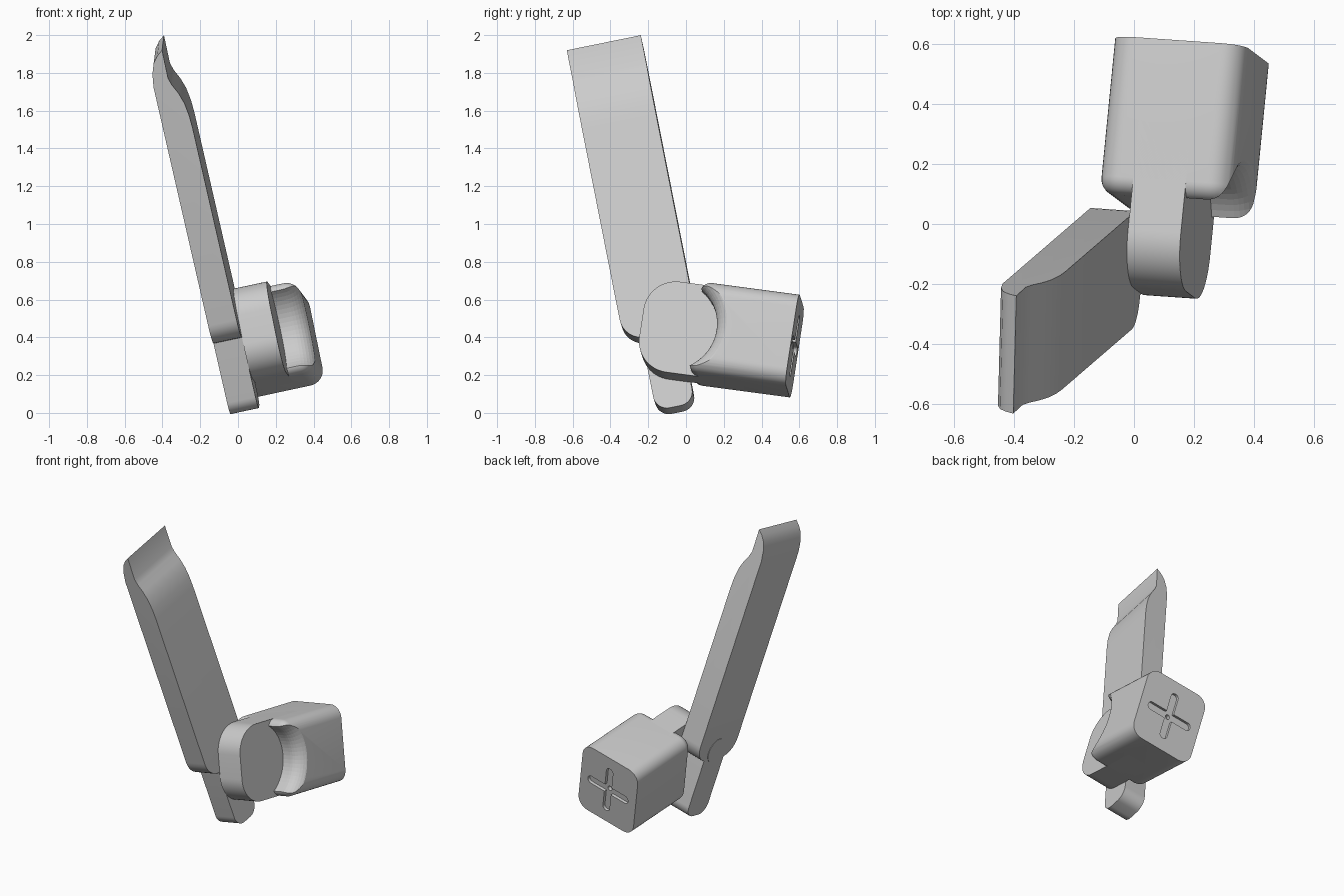
import bpy, bmesh, math
from mathutils import Vector, Matrix

if "Cube" in bpy.data.objects:
    bpy.data.objects.remove(bpy.data.objects["Cube"])

grey = bpy.data.materials.new("plain grey")
grey.use_nodes = True
grey.diffuse_color = (0.6, 0.6, 0.6, 1)
grey.node_tree.nodes["Principled BSDF"].inputs["Base Color"].default_value = (0.6, 0.6, 0.6, 1)

# Leaning frame: local x = thickness, y = width, z = length
tx = Vector((0.975, -0.068, 0.21)).normalized()
up = Vector((-0.219, -0.189, 0.957))
up = (up - tx * up.dot(tx)).normalized()
ARM = Matrix((tx, up.cross(tx), up)).transposed().to_4x4()
# The head is turned about the hinge axis
HEAD = ARM @ Matrix.Rotation(math.radians(-19.5), 4, 'X')


def make(name, bm, frame):
    bmesh.ops.recalc_face_normals(bm, faces=bm.faces)
    mesh = bpy.data.meshes.new(name)
    bm.to_mesh(mesh)
    bm.free()
    ob = bpy.data.objects.new(name, mesh)
    bpy.context.collection.objects.link(ob)
    ob.matrix_world = frame
    mesh.materials.append(grey)
    return ob


def box(lo, hi):
    bm = bmesh.new()
    bmesh.ops.create_cube(bm, size=1)
    for v in bm.verts:
        v.co = Vector([l + (c + 0.5) * (h - l) for l, h, c in zip(lo, hi, v.co)])
    return bm


def round_edges(bm, radius, rule, segments=8):
    edges = [e for e in bm.edges if rule(*[v.co for v in e.verts])]
    bmesh.ops.bevel(bm, geom=edges, offset=radius, segments=segments,
                    affect='EDGES', profile=0.5)


def along(axis, a, b):
    d = (b - a).normalized()
    return abs(d[axis]) > 0.99


def cylinder(radius, x0, x1, y, z, segments=40):
    bm = bmesh.new()
    bmesh.ops.create_cone(bm, cap_ends=True, segments=segments, radius1=radius,
                          radius2=radius, depth=x1 - x0,
                          matrix=Matrix.Translation(((x0 + x1) / 2, y, z))
                          @ Matrix.Rotation(math.pi / 2, 4, 'Y'))
    return bm


def cut(target, cutter):
    mod = target.modifiers.new("cut", 'BOOLEAN')
    mod.operation = 'DIFFERENCE'
    mod.solver = 'EXACT'
    mod.object = cutter
    cutter.hide_render = True
    cutter.hide_viewport = True


T0, T1, MID = -0.034, 0.12, -0.046

# Long arm: side profile with a hooked chisel tip, extruded across its width
profile = [(T0, 0.42), (T1, 0.42), (T1, 1.6), (0.117, 1.67), (0.107, 1.74),
           (0.088, 1.8), (0.064, 1.85), (0.052, 1.89), (0.054, 2.045),
           (0.022, 2.02), (-0.005, 1.985), (-0.024, 1.93), (T0, 1.86)]
bm = bmesh.new()
face = bm.faces.new([bm.verts.new((x, MID - 0.2, z)) for x, z in profile])
new = bmesh.ops.extrude_face_region(bm, geom=[face])["geom"]
bmesh.ops.translate(bm, vec=(0, 0.4, 0), verts=[v for v in new if isinstance(v, bmesh.types.BMVert)])
round_edges(bm, 0.12, lambda a, b: along(0, a, b) and max(a.z, b.z) < 0.43)
arm = make("long_arm", bm, ARM)

# Short bar below the arm
bm = box((T0, MID - 0.105, 0.018), (T1, MID + 0.105, 0.55))
round_edges(bm, 0.075, lambda a, b: along(0, a, b) and a.z < 0.1)
bar = make("short_bar", bm, ARM)

# Hinge pin through arm and bar
pin = make("hinge_pin", cylinder(0.085, T0 - 0.003, T1, MID, 0.48), ARM)

# Tongue carrying the head
LOW, HIGH = 0.143, 0.637
bm = box((T1, -0.277, LOW), (0.3, 0.3, HIGH))
round_edges(bm, 0.17, lambda a, b: along(0, a, b) and a.y < 0, 14)
tongue = make("tongue", bm, HEAD)

# Head block with rounded long edges and rounded front rim
REAR = 0.54
bm = box((-0.003, 0.015, LOW), (0.45, REAR, HIGH))
round_edges(bm, 0.08, lambda a, b: along(1, a, b))
round_edges(bm, 0.055, lambda a, b: max(a.y, b.y) < 0.016)
head = make("head_block", bm, HEAD)

# Flared round scoop beside the tongue
flare = [(0.3, 0.25), (0.36, 0.25)]
for i in range(1, 9):
    a = math.radians(i * 10)
    flare.append((0.36 + 0.1 * math.sin(a), 0.25 + 0.1 * (1 - math.cos(a))))
flare.append((0.5, 0.36))
bm = bmesh.new()
rings = []
for x, r in flare:
    rings.append([bm.verts.new((x, -0.12 + r * math.cos(k * math.tau / 64),
                                0.39 + r * math.sin(k * math.tau / 64))) for k in range(64)])
for p, q in zip(rings, rings[1:]):
    for k in range(64):
        bm.faces.new((p[k - 1], p[k], q[k], q[k - 1]))
bm.faces.new(rings[0])
bm.faces.new(rings[-1])
cut(head, make("scoop_cutter", bm, HEAD))

# Cross-shaped recess and small centre hole on the rear face
CX, CZ = 0.225, 0.39
for name, dx, dz in (("cross_cutter_wide", 0.165, 0.027), ("cross_cutter_tall", 0.027, 0.165)):
    bm = box((CX - dx, REAR - 0.02, CZ - dz), (CX + dx, REAR + 0.05, CZ + dz))
    round_edges(bm, 0.025, lambda a, b: along(1, a, b), 5)
    cut(head, make(name, bm, HEAD))
bm = bmesh.new()
bmesh.ops.create_cone(bm, cap_ends=True, segments=16, radius1=0.016, radius2=0.016, depth=0.1,
                      matrix=Matrix.Translation((CX, REAR, CZ)) @ Matrix.Rotation(math.pi / 2, 4, 'X'))
cut(head, make("hole_cutter", bm, HEAD))

# Smooth shading with crisp edges
for ob in (arm, bar, pin, tongue, head):
    bpy.ops.object.select_all(action='DESELECT')
    ob.select_set(True)
    bpy.context.view_layer.objects.active = ob
    bpy.ops.object.shade_smooth_by_angle(angle=math.radians(35))
